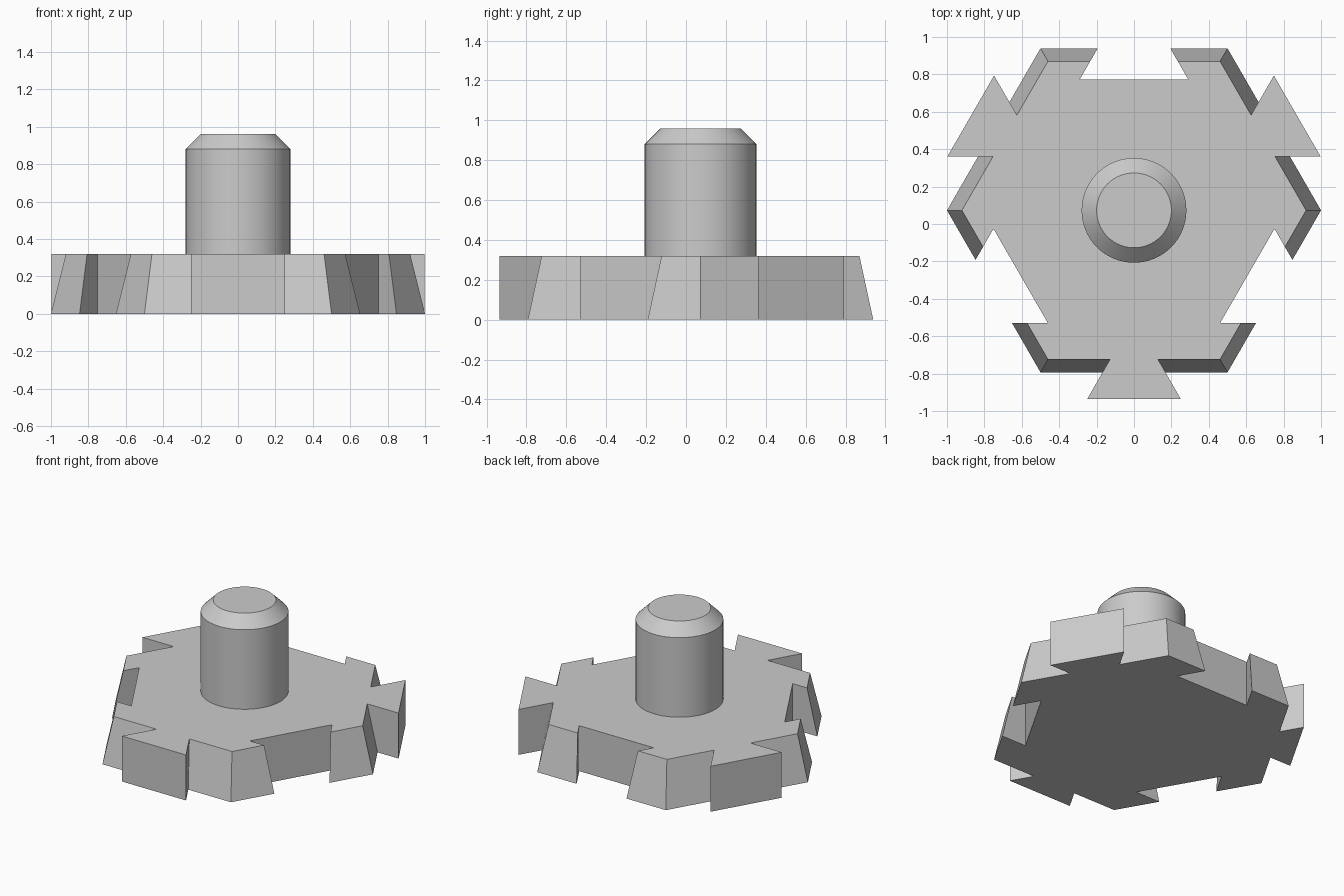
import bpy
import bmesh
from math import cos, sin, radians, tan

cube = bpy.data.objects.get("Cube")
if cube:
    bpy.data.objects.remove(cube, do_unlink=True)

CENTRE_Y = 0.073
HEIGHT = 0.32
STEM_TOP = 0.96
FLARE = tan(radians(30))

grey = bpy.data.materials.new("plain grey")
grey.use_nodes = True
colour = (0.6, 0.6, 0.6, 1)
grey.diffuse_color = colour
grey.node_tree.nodes["Principled BSDF"].inputs["Base Color"].default_value = colour


def loft(name, rings):
    """Join rings of points into a closed solid with flat end caps."""
    bm = bmesh.new()
    rows = [[bm.verts.new(p) for p in ring] for ring in rings]
    n = len(rows[0])
    for low, high in zip(rows, rows[1:]):
        for i in range(n):
            j = (i + 1) % n
            bm.faces.new((low[i], low[j], high[j], high[i]))
    bm.faces.new(rows[0][::-1])
    bm.faces.new(rows[-1])
    bmesh.ops.recalc_face_normals(bm, faces=bm.faces)
    mesh = bpy.data.meshes.new(name)
    bm.to_mesh(mesh)
    bm.free()
    mesh.materials.append(grey)
    obj = bpy.data.objects.new(name, mesh)
    bpy.context.collection.objects.link(obj)
    return obj


def circle(radius, z, sides):
    return [(radius * cos(radians(360 * i / sides)),
             CENTRE_Y + radius * sin(radians(360 * i / sides)), z)
            for i in range(sides)]


def dovetail(name, angle, inner, outer, half_in, half_out, z0, z1):
    """Trapezoid prism pointing outwards at the given angle."""
    c, s = cos(radians(angle)), sin(radians(angle))
    outline = [(inner, -half_in), (outer, -half_out), (outer, half_out), (inner, half_in)]
    return loft(name, [[(d * c - w * s, CENTRE_Y + d * s + w * c, z)
                        for d, w in outline] for z in (z0, z1)])


def combine(target, other, operation):
    mod = target.modifiers.new("joint", 'BOOLEAN')
    mod.object = other
    mod.operation = operation
    mod.solver = 'EXACT'
    bpy.context.view_layer.objects.active = target
    bpy.ops.object.modifier_apply(modifier=mod.name)
    bpy.data.objects.remove(other, do_unlink=True)


# Tapered hexagonal plate
plate = loft("hexagonal_plate", [circle(1, 0, 6), circle(0.92, HEIGHT, 6)])

# Alternating dovetail slots and tabs
for k in range(3):
    inner, outer, half = 0.70, 1.05, 0.29
    slot = dovetail("slot_cutter", 90 + 120 * k, inner, outer, half,
                    half - (outer - inner) * FLARE, -0.1, HEIGHT + 0.1)
    combine(plate, slot, 'DIFFERENCE')
for k in range(3):
    inner, outer, half = 0.70, 1.008, 0.25
    tab = dovetail("tab", 30 + 120 * k, inner, outer,
                   half - (outer - inner) * FLARE, half, 0, HEIGHT)
    combine(plate, tab, 'UNION')

# Round stem with a chamfered top
stem = loft("stem", [circle(0.28, HEIGHT, 64), circle(0.28, STEM_TOP - 0.08, 64),
                     circle(0.2, STEM_TOP, 64)])
bpy.ops.object.select_all(action='DESELECT')
stem.select_set(True)
bpy.context.view_layer.objects.active = stem
bpy.ops.object.shade_smooth_by_angle(angle=radians(30))
